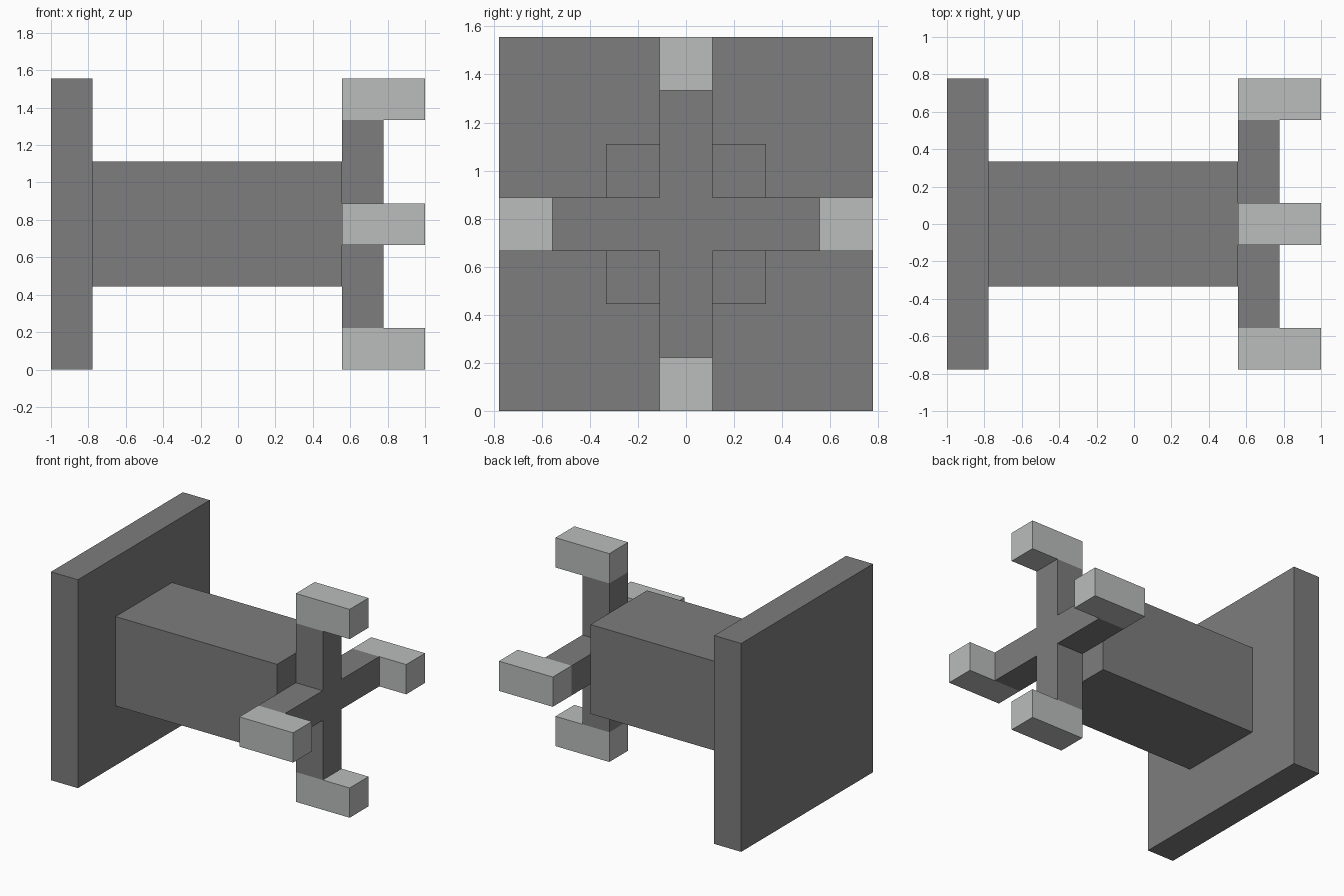
import bpy
from mathutils import Vector

cube = bpy.data.objects.get("Cube")
if cube:
    bpy.data.objects.remove(cube, do_unlink=True)

U = 2 / 9                        # one grid block
CENTRE = Vector((0, 0, 3.5))     # centre of the body axis, in blocks


def material(name, rgb):
    mat = bpy.data.materials.new(name)
    mat.use_nodes = True
    colour = (*rgb, 1)
    mat.diffuse_color = colour
    mat.node_tree.nodes["Principled BSDF"].inputs["Base Color"].default_value = colour
    return mat


dark = material("dark grey", (0.205, 0.205, 0.205))
light = material("light grey", (0.49, 0.51, 0.50))


def box(name, centre, size, mat):
    """Box given in blocks, relative to the body axis."""
    bpy.ops.mesh.primitive_cube_add(size=1, location=(CENTRE + Vector(centre)) * U)
    obj = bpy.context.object
    obj.name = name
    obj.scale = Vector(size) * U
    bpy.ops.object.transform_apply(location=False, rotation=False, scale=True)
    obj.data.materials.append(mat)
    return obj


# Square mounting plate and thick body
box("base_plate", (-4, 0, 0), (1, 7, 7), dark)
box("body", (-0.5, 0, 0), (6, 3, 3), dark)

# Cross: a central hub with four arms, each ending in a forward-pointing claw
box("cross_hub", (3, 0, 0), (1, 1, 1), dark)
arms = {"upper": (0, 1), "lower": (0, -1), "front": (-1, 0), "back": (1, 0)}
for side, (y, z) in arms.items():
    box(side + "_arm", (3, y * 1.5, z * 1.5),
        (1, 1 + abs(y), 1 + abs(z)), dark)
    box(side + "_claw", (3.5, y * 3, z * 3), (2, 1, 1), light)
